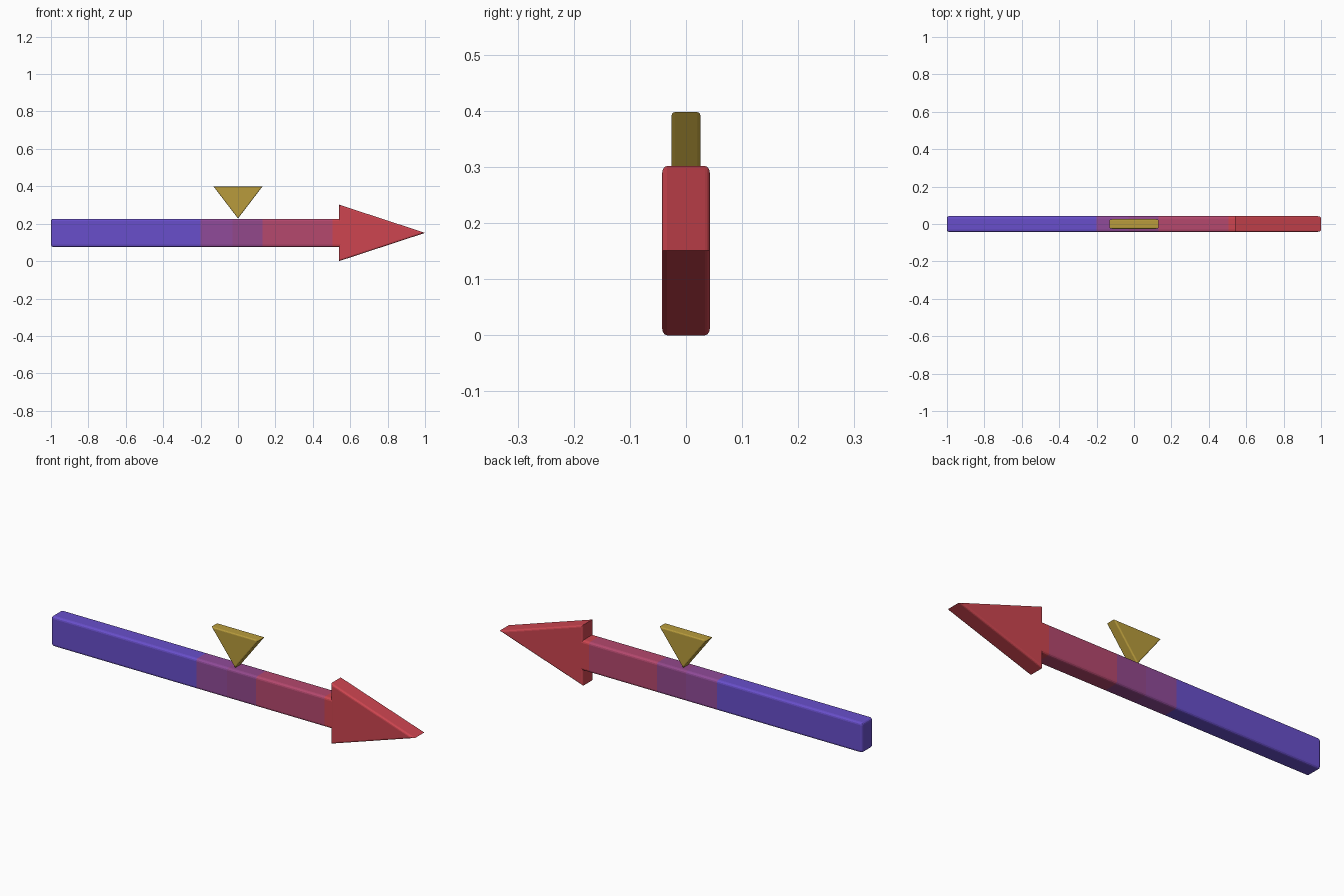
import bpy, bmesh

if "Cube" in bpy.data.objects:
    bpy.data.objects.remove(bpy.data.objects["Cube"])

# Flat colours
def material(name, rgb):
    m = bpy.data.materials.new(name)
    m.diffuse_color = (*rgb, 1)
    m.use_nodes = True
    m.node_tree.nodes["Principled BSDF"].inputs["Base Color"].default_value = m.diffuse_color
    return m

blue = material("blue", (0.14, 0.078, 0.60))
purple = material("purple", (0.28, 0.07, 0.32))
plum = material("plum", (0.29, 0.065, 0.26))
rose = material("rose", (0.46, 0.065, 0.155))
red = material("red", (0.61, 0.06, 0.08))
gold = material("gold", (0.48, 0.33, 0.045))


# Extrude an x-z outline along y and round its edges
def plate(name, outline, half_depth, bevel, mats, all_edges=False, cuts=()):
    bm = bmesh.new()
    face = bm.faces.new([bm.verts.new((x, -half_depth, z)) for x, z in outline])
    ext = bmesh.ops.extrude_face_region(bm, geom=[face], use_keep_orig=True)
    moved = [g for g in ext["geom"] if isinstance(g, bmesh.types.BMVert)]
    bmesh.ops.translate(bm, verts=moved, vec=(0, 2 * half_depth, 0))
    bmesh.ops.recalc_face_normals(bm, faces=bm.faces[:])
    edges = [e for e in bm.edges
             if all_edges or abs(e.verts[0].co.y - e.verts[1].co.y) < 1e-5]
    bmesh.ops.bevel(bm, geom=edges, offset=bevel, segments=3, profile=0.5,
                    affect='EDGES', clamp_overlap=True)
    # cut colour bands and colour the faces by position along x
    for x in cuts:
        bmesh.ops.bisect_plane(bm, geom=bm.verts[:] + bm.edges[:] + bm.faces[:],
                               plane_co=(x, 0, 0), plane_no=(1, 0, 0))
    for f in bm.faces:
        f.material_index = sum(f.calc_center_median().x > x for x in cuts)
    bmesh.ops.recalc_face_normals(bm, faces=bm.faces[:])
    me = bpy.data.meshes.new(name)
    bm.to_mesh(me)
    bm.free()
    for m in mats:
        me.materials.append(m)
    ob = bpy.data.objects.new(name, me)
    bpy.context.collection.objects.link(ob)
    return ob


# Striped shaft
plate("shaft", [(-1, 0.076), (0.56, 0.076), (0.56, 0.226), (-1, 0.226)],
      0.0425, 0.012, [blue, purple, plum, rose, red], True,
      (-0.2, -0.03, 0.13, 0.505))

# Arrow head
plate("arrow_head", [(0.54, 0.0), (1.0, 0.151), (0.54, 0.302)],
      0.0425, 0.009, [red])

# Marker triangle balanced on the shaft
plate("marker", [(-0.13, 0.398), (0, 0.228), (0.13, 0.398)],
      0.0255, 0.006, [gold])
